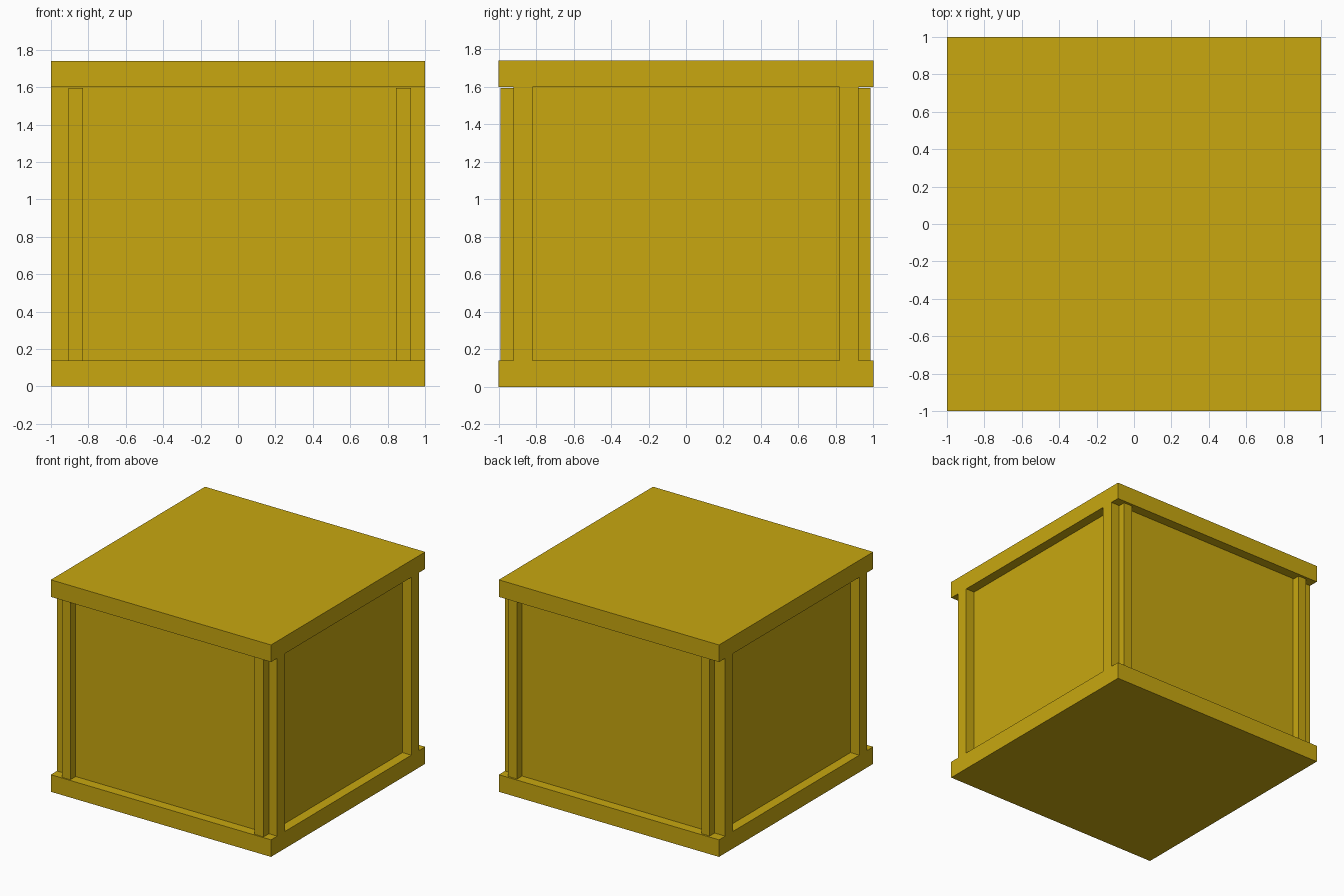
import bpy
import bmesh

if "Cube" in bpy.data.objects:
    bpy.data.objects.remove(bpy.data.objects["Cube"])

gold = bpy.data.materials.new("gold")
gold.diffuse_color = (0.58, 0.39, 0.005, 1)
gold.use_nodes = True
gold.node_tree.nodes["Principled BSDF"].inputs["Base Color"].default_value = gold.diffuse_color


def finish(name, bm):
    """Turn a bmesh into a named, flat-shaded gold object."""
    bmesh.ops.recalc_face_normals(bm, faces=bm.faces[:])
    mesh = bpy.data.meshes.new(name)
    bm.to_mesh(mesh)
    bm.free()
    mesh.materials.append(gold)
    obj = bpy.data.objects.new(name, mesh)
    bpy.context.collection.objects.link(obj)
    return obj


def box(name, x, y, z):
    """Box from (min, max) ranges on each axis."""
    bm = bmesh.new()
    bmesh.ops.create_cube(bm, size=1)
    for v in bm.verts:
        v.co = [(r[0] + r[1]) / 2 + c * (r[1] - r[0]) for r, c in zip((x, y, z), v.co)]
    return finish(name, bm)


BASE, LID, TOP = 0.14, 1.60, 1.74   # slab heights
WALL = 0.92                         # wall planes, set in from the slabs

# Crate body: I-shaped side profile (base, walls, lid) extruded along x
half = [(1, 0), (1, BASE), (WALL, BASE), (WALL, LID), (1, LID), (1, TOP)]
profile = half + [(-y, z) for y, z in reversed(half)]
bm = bmesh.new()
face = bm.faces.new([bm.verts.new((-1, y, z)) for y, z in profile])
ext = bmesh.ops.extrude_face_region(bm, geom=[face], use_keep_orig=True)
moved = [v for v in ext["geom"] if isinstance(v, bmesh.types.BMVert)]
bmesh.ops.translate(bm, verts=moved, vec=(2, 0, 0))
body = finish("crate_body", bm)

# Recessed panels on the left and right sides
for side, xr in (("left", (-1.1, -WALL)), ("right", (WALL, 1.1))):
    cutter = box(side + "_recess_cutter", xr, (-0.82, 0.82), (BASE, LID))
    cutter.hide_render = True
    cutter.hide_set(True)
    cut = body.modifiers.new(side + "_recess", "BOOLEAN")
    cut.operation = "DIFFERENCE"
    cut.solver = "EXACT"
    cut.object = cutter

# Upright battens on the front and back walls
for end, yr in (("front", (-0.99, -WALL)), ("back", (WALL, 0.985))):
    for side, xr in (("left", (-0.905, -0.83)), ("right", (0.845, 0.925))):
        box(f"{end}_{side}_batten", xr, yr, (BASE, 1.595))
